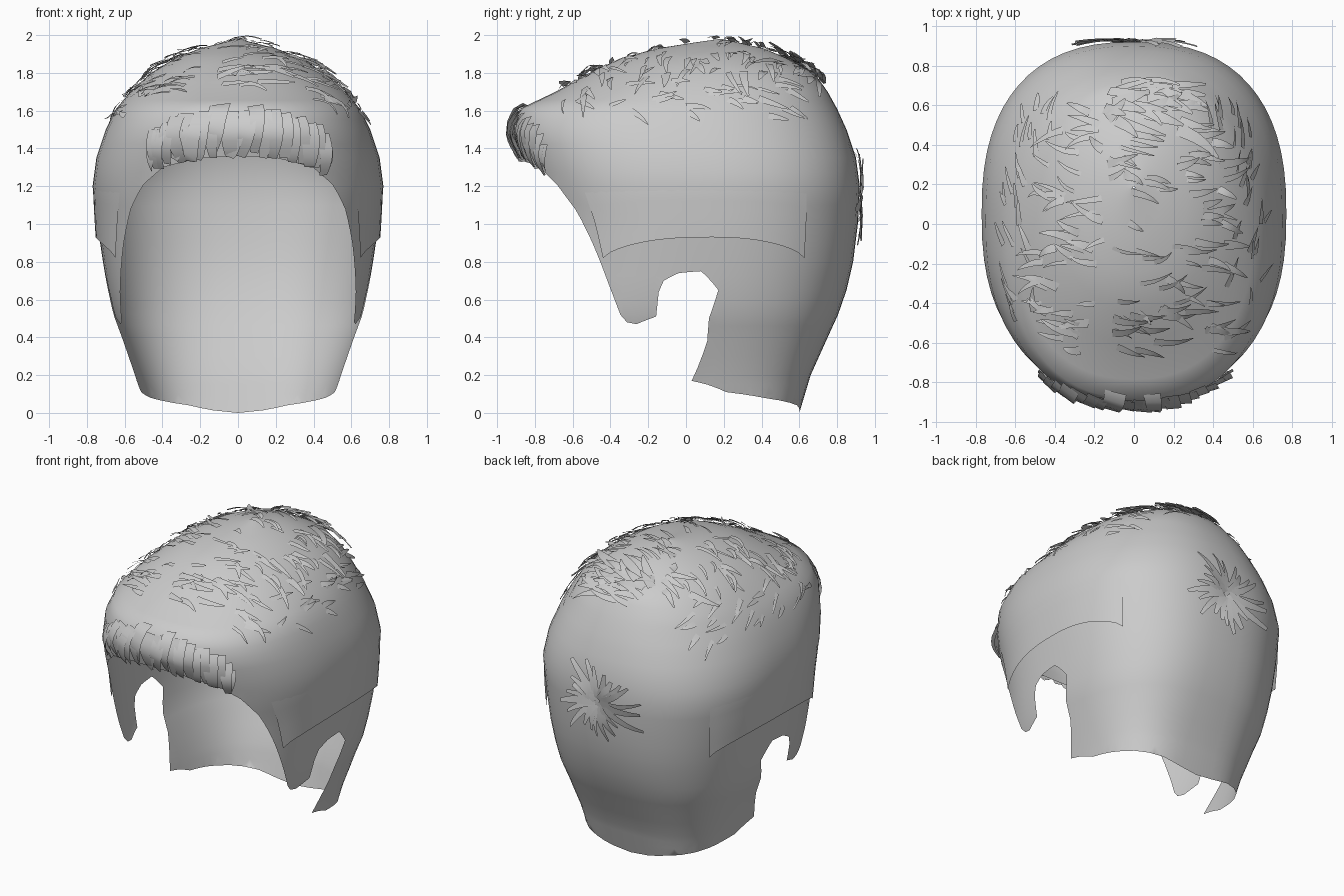
import bpy, bmesh, math, random
from mathutils import Vector
from mathutils.bvhtree import BVHTree
from mathutils.geometry import delaunay_2d_cdt

if "Cube" in bpy.data.objects:
    bpy.data.objects.remove(bpy.data.objects["Cube"])

random.seed(4)

# Horizontal sections of the head shell: z, half width, front y, back y, squareness
RINGS = [
    (0.00, .50, -.60, .60, 3.2), (0.10, .515, -.62, .63, 3.1), (0.20, .545, -.65, .66, 3.0),
    (0.40, .615, -.70, .75, 2.75), (0.52, .66, -.73, .805, 2.65), (0.65, .69, -.75, .85, 2.55),
    (0.80, .715, -.76, .885, 2.5), (1.00, .745, -.78, .91, 2.45), (1.20, .77, -.82, .92, 2.45),
    (1.35, .75, -.87, .90, 2.4), (1.50, .70, -.91, .85, 2.35), (1.61, .645, -.88, .80, 2.3),
    (1.70, .57, -.69, .75, 2.3), (1.80, .46, -.51, .68, 2.2), (1.88, .33, -.34, .53, 2.1),
    (1.93, .20, -.15, .41, 2.0), (1.96, .08, .04, .28, 2.0), (1.98, .005, .18, .19, 2.0)]

# Hairline on one side, from forehead past sideburn and ear to nape
HAIRLINE = [
    (0, -.87, 1.36), (.2, -.85, 1.35), (.4, -.78, 1.30), (.51, -.70, 1.21), (.57, -.59, 1.08),
    (.61, -.5, .9), (.64, -.43, .7), (.67, -.38, .52), (.68, -.35, .48), (.68, -.29, .47),
    (.69, -.17, .51), (.70, -.15, .64), (.70, -.12, .70), (.71, -.04, .74), (.71, .08, .75),
    (.68, .17, .65), (.64, .12, .50), (.59, .11, .38), (.53, .03, .17), (.48, .2, .11),
    (.45, .4, .08), (.25, .57, .04), (0, .6, 0)]


def ring(z):
    z = min(max(z, 0), 1.98)
    for a, b in zip(RINGS, RINGS[1:]):
        if z <= b[0]:
            t = (z - a[0]) / (b[0] - a[0])
            return [p + (q - p) * t for p, q in zip(a, b)]
    return RINGS[-1]


def power(v, e):
    return math.copysign(abs(v) ** e, v)


def surf(phi, z, off=0):
    """Point on the shell; phi 0 is the front, pi the back."""
    _, w, yf, yb, n = ring(z)
    c, r = (yf + yb) / 2, (yb - yf) / 2
    return Vector(((w + off) * power(math.sin(phi), 2 / n),
                   c - (r + off) * power(math.cos(phi), 2 / n), z))


def angle(x, y, z):
    _, w, yf, yb, n = ring(z)
    c, r = (yf + yb) / 2, (yb - yf) / 2
    return math.atan2((x / w) ** (n / 2), power((c - y) / r, n / 2))


def make(name, verts, faces, mirror=False, smooth=True):
    me = bpy.data.meshes.new(name)
    me.from_pydata([tuple(v) for v in verts], [], faces)
    ob = bpy.data.objects.new(name, me)
    bpy.context.collection.objects.link(ob)
    bm = bmesh.new()
    bm.from_mesh(me)
    if mirror:
        geom = bm.verts[:] + bm.edges[:] + bm.faces[:]
        bmesh.ops.mirror(bm, geom=geom, axis='X', merge_dist=.0005)
        bmesh.ops.remove_doubles(bm, verts=bm.verts, dist=.0005)
    bmesh.ops.delete(bm, geom=[v for v in bm.verts if not v.link_faces], context='VERTS')
    bmesh.ops.recalc_face_normals(bm, faces=bm.faces)
    for f in bm.faces:
        f.smooth = smooth
    bm.to_mesh(me)
    bm.free()
    return ob


# Hair shell: half is triangulated in (angle, height) space inside the hairline
ends = [(angle(*p), p[2]) for p in HAIRLINE]
ends[0], ends[-1] = (0, 1.36), (math.pi, 0)
outline = []
for a, b in zip(ends, ends[1:]):
    outline += [Vector((a[0] + (b[0] - a[0]) * i / 3, a[1] + (b[1] - a[1]) * i / 3)) for i in range(3)]
outline += [Vector((math.pi, 0)), Vector((math.pi, 1.98)), Vector((0, 1.98))]
heights = []
for a, b in zip(RINGS, RINGS[1:]):
    heights += [a[0], (a[0] + b[0]) / 2]
heights.append(1.98)
grid = [Vector((math.pi * i / 32, z)) for i in range(33) for z in heights]
k = len(outline)
flat, _, tris, *_ = delaunay_2d_cdt(outline + grid, [(i, (i + 1) % k) for i in range(k)], [], 1, 1e-5)
shell = make("hair_shell", [surf(p.x, p.y) for p in flat], tris, mirror=True)

bm = bmesh.new()
bm.from_mesh(shell.data)
tree = BVHTree.FromBMesh(bm)
bm.free()

# Side layers: overlapping panels that emerge from the shell above the ears
verts, faces = [], []
U, V = 20, 6
for i in range(U + 1):
    u = i / U
    low = .82 + .11 * math.sin(math.pi * u) ** .7
    for j in range(V + 1):
        v = j / V
        z = 1.22 + (low - 1.22) * v
        verts.append(surf(1.02 - .14 * (1 - v) + (1.2 + .16 * (1 - v)) * u, z, -.003 + .022 * v))
for i in range(U):
    for j in range(V):
        a = i * (V + 1) + j
        faces.append((a, a + 1, a + V + 2, a + V + 1))
make("side_layers", verts, faces, mirror=True)


def strand(buf, start, heading, length, width, bend=0, bulge=.012, tip=.02, steps=5, taper=.85):
    """Add one flat tapering lock that follows the shell."""
    verts, faces = buf
    p, d = Vector(start), Vector(heading).normalized()
    base = len(verts)
    for i in range(steps + 1):
        t = i / steps
        loc, nor, _, _ = tree.find_nearest(p)
        if nor.dot(loc - Vector((0, 0, 1))) < 0:
            nor = -nor
        d = (d - nor * d.dot(nor)).normalized()
        side = nor.cross(d)
        c = loc + nor * (.003 + bulge * math.sin(math.pi * t) + tip * t * t)
        w = width / 2 * (1 - taper * t * t)
        verts += [c - side * w, c + side * w + nor * width * .15]
        d = (d + side * bend / steps).normalized()
        p = loc + d * length / steps
    faces += [(base + 2 * i, base + 2 * i + 1, base + 2 * i + 3, base + 2 * i + 2) for i in range(steps)]


def rnd(a, b):
    return random.uniform(a, b)


# Crown locks: loose sideways strands over the top
crown = ([], [])
for i in range(130):
    x, y = rnd(-.5, .5), rnd(-.66, .6)
    s = 1 if x > -.15 else -1
    z = 2.0 - .5 * x * x - .3 * (y - .2) ** 2
    strand(crown, (x, y, z), (s, rnd(-.6, .2) * (1 if s > 0 else -1), 0), rnd(.08, .2),
           rnd(.02, .05), rnd(-.7, .7), rnd(.004, .018), rnd(0, .035))
# Swirl tuft near the back of the crown
for i in range(26):
    strand(crown, (rnd(-.15, .2), rnd(.45, .78), 1.8), (rnd(.3, 1), rnd(-.6, .3), 0),
           rnd(.12, .25), rnd(.04, .07), rnd(-.5, .5), .015, .035)
make("crown_locks", *crown)

# Temple locks: strands sweeping back along the upper sides
temple = ([], [])
for s in (-1, 1):
    for i in range(26):
        p = surf(rnd(.9, 2.35), rnd(1.55, 1.78))
        strand(temple, (s * p.x, p.y, p.z), (0, 1, rnd(-.9, .1)), rnd(.08, .17), rnd(.015, .04),
               rnd(-.4, .4), .005, rnd(0, .03))
make("temple_locks", *temple)

# Whorl: strands radiating on the back of the head
whorl = ([], [])
for i in range(22):
    a = 2 * math.pi * i / 22 + rnd(-.1, .1)
    d = Vector((math.cos(a), 0, math.sin(a)))
    strand(whorl, Vector((.03, .92, 1.14)) + d * rnd(.01, .06), d, rnd(.14, .32), rnd(.035, .06),
           .4, .008, rnd(.005, .035), taper=.6)
make("back_whorl", *whorl)

# Fringe: wide locks fanning out and rolling over the forehead edge
fringe = ([], [])
for i in range(21):
    x = -.48 + .96 * i / 20
    p = surf(angle(abs(x), -.9, 1.5), 1.61 - .5 * x * x + rnd(-.02, .02))
    p.x = x * .95
    strand(fringe, p, (x * .7, -.3, -1), .27 - .2 * x * x + rnd(-.02, .02), rnd(.07, .11),
           rnd(-.3, .3), rnd(.02, .038), rnd(.002, .012), 7, .5)
for x in (-.46, .45, .48):
    strand(fringe, (x, -.76, 1.42), (x * .3, -.1, -1), .14, .06, 0, .015, .01)
make("fringe_roll", *fringe)
